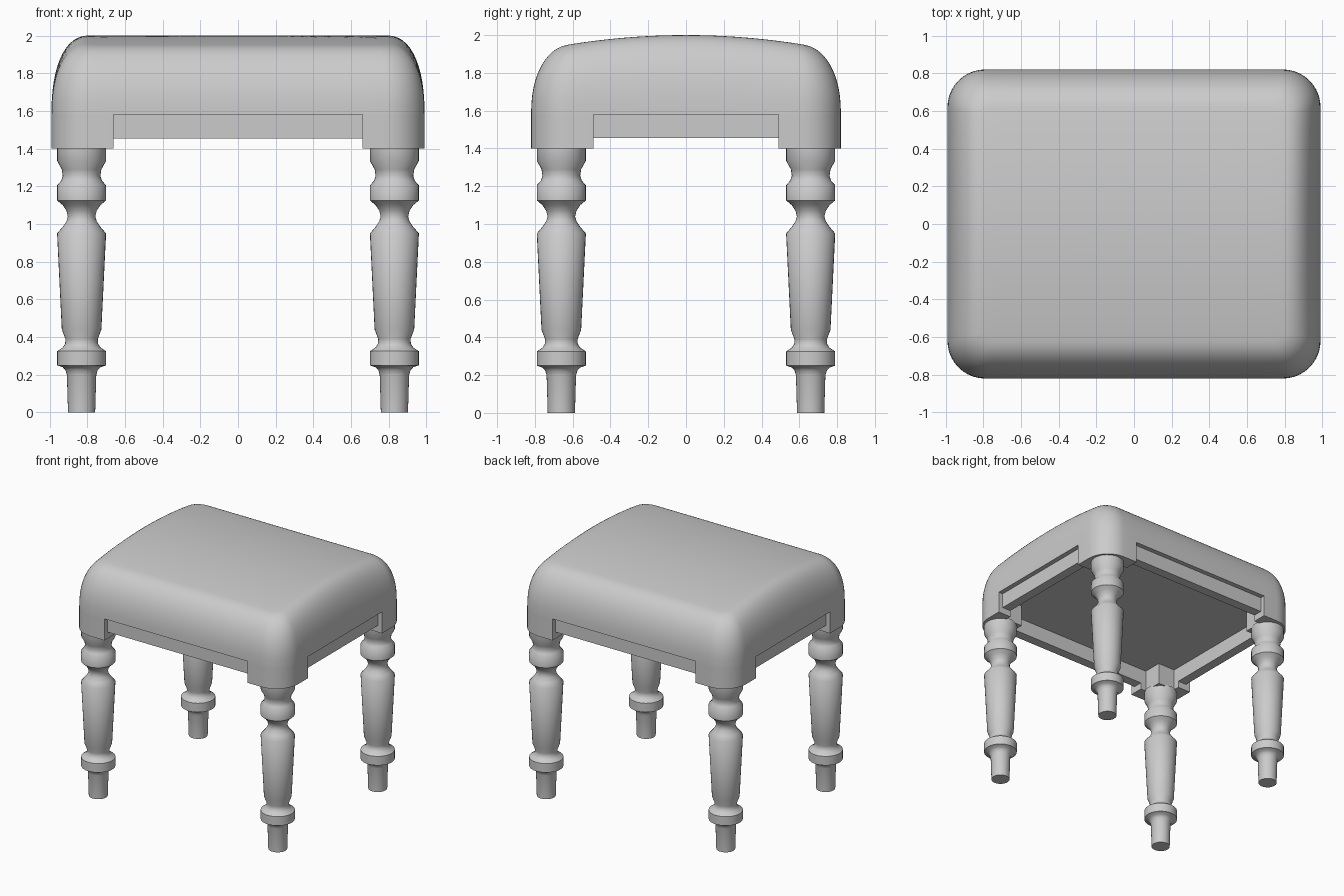
import bpy, bmesh
from math import cos, sin, pi, radians

if "Cube" in bpy.data.objects:
    bpy.data.objects.remove(bpy.data.objects["Cube"], do_unlink=True)

grey = bpy.data.materials.new("plain grey")
grey.use_nodes = True
grey.diffuse_color = (0.6, 0.6, 0.6, 1)
grey.node_tree.nodes["Principled BSDF"].inputs["Base Color"].default_value = (0.6, 0.6, 0.6, 1)

HX, HY, RADIUS = 0.99, 0.82, 0.2      # seat half sizes and corner radius
SEAT_Z, SKIRT_Z, RAIL_Z = 1.58, 1.4, 1.455


def finish(name, bm, angle=35):
    bmesh.ops.recalc_face_normals(bm, faces=bm.faces[:])
    mesh = bpy.data.meshes.new(name)
    bm.to_mesh(mesh)
    bm.free()
    mesh.materials.append(grey)
    ob = bpy.data.objects.new(name, mesh)
    bpy.context.collection.objects.link(ob)
    bpy.ops.object.select_all(action='DESELECT')
    ob.select_set(True)
    bpy.context.view_layer.objects.active = ob
    bpy.ops.object.shade_smooth_by_angle(angle=radians(angle))
    return ob


def loft(bm, rings):
    loops = [[bm.verts.new(p) for p in ring] for ring in rings]
    for a, b in zip(loops, loops[1:]):
        n = len(a)
        for i in range(n):
            bm.faces.new((a[i], a[(i + 1) % n], b[(i + 1) % n], b[i]))
    return loops


def arc(cx, cy, r, start, steps=10):
    return [(cx + r * cos(start + pi / 2 * i / steps),
             cy + r * sin(start + pi / 2 * i / steps)) for i in range(steps + 1)]


def rounded_rect(hx, hy, r, side=16):
    corners = [arc(sx * (hx - r), sy * (hy - r), r, q * pi / 2)
               for q, (sx, sy) in enumerate([(1, 1), (-1, 1), (-1, -1), (1, -1)])]
    pts = []
    for q, corner in enumerate(corners):
        pts += corner
        (ax, ay), (bx, by) = corner[-1], corners[(q + 1) % 4][0]
        pts += [(ax + (bx - ax) * i / side, ay + (by - ay) * i / side)
                for i in range(1, side)]
    return pts


def crown(y):
    return 2 - 0.13 * y * y


# padded seat: rolled edge, then a top arched from front to back
rings = []
STEPS = 14
for i in range(STEPS + 1):
    d = RADIUS * (1 - cos(pi / 2 * i / STEPS))
    rise = (1 - (1 - d / RADIUS) ** 2.3) ** (1 / 2.3)
    outline = rounded_rect(HX - d, HY - d, RADIUS - 0.75 * d)
    rings.append([(x, y, SEAT_Z + (crown(y) - SEAT_Z) * rise) for x, y in outline])
for i in range(1, 10):
    s = 1 - i / 10
    rings.append([(x * s, y * s, crown(y * s)) for x, y in outline])
bm = bmesh.new()
loops = loft(bm, rings)
bm.faces.new(loops[0])
tip = bm.verts.new((0, 0, crown(0)))
for a, b in zip(loops[-1], loops[-1][1:] + loops[-1][:1]):
    bm.faces.new((a, b, tip))
finish("seat_cushion", bm)

# rails set back beneath the seat
for name, cx, cy, sx, sy in [("front_rail", 0, -0.74, 1.6, 0.08), ("back_rail", 0, 0.74, 1.6, 0.08),
                             ("right_rail", -0.91, 0, 0.08, 1.3), ("left_rail", 0.91, 0, 0.08, 1.3)]:
    bm = bmesh.new()
    bmesh.ops.create_cube(bm, size=1)
    for v in bm.verts:
        v.co = (cx + v.co.x * sx, cy + v.co.y * sy, (RAIL_Z + SEAT_Z) / 2 + v.co.z * (SEAT_Z - RAIL_Z))
    finish(name, bm)

# corner skirt outline: rounded outside, two arms and a square post inside
skirt = arc(HX - RADIUS, HY - RADIUS, RADIUS, 0) + [
    (0.66, HY), (0.66, 0.7), (0.71, 0.7), (0.71, 0.54), (0.87, 0.54), (0.87, 0.49), (HX, 0.49)]

# turned leg profile: radius, height
profile = [(0.072, 0), (0.078, 0.2), (0.086, 0.225), (0.1, 0.24), (0.13, 0.25), (0.13, 0.325),
           (0.1, 0.345), (0.087, 0.365), (0.086, 0.39), (0.105, 0.44), (0.13, 0.95), (0.1, 0.985),
           (0.08, 1.015), (0.073, 1.04), (0.08, 1.07), (0.1, 1.1), (0.13, 1.125), (0.13, 1.205),
           (0.108, 1.23), (0.1, 1.255), (0.105, 1.29), (0.13, 1.335), (0.13, 1.41)]

for sx, side in ((1, "left"), (-1, "right")):
    for sy, end in ((-1, "front"), (1, "back")):
        bm = bmesh.new()
        loops = loft(bm, [[(sx * x, sy * y, z) for x, y in skirt] for z in (SKIRT_Z, SEAT_Z)])
        for loop in loops:
            bm.faces.new(loop)
        finish(f"{end}_{side}_corner_skirt", bm)

        bm = bmesh.new()
        loops = loft(bm, [[(sx * 0.83 + r * cos(2 * pi * i / 32), sy * 0.66 + r * sin(2 * pi * i / 32), z)
                           for i in range(32)] for r, z in profile])
        bm.faces.new(loops[0])
        bm.faces.new(loops[-1])
        finish(f"{end}_{side}_leg", bm, 50)
